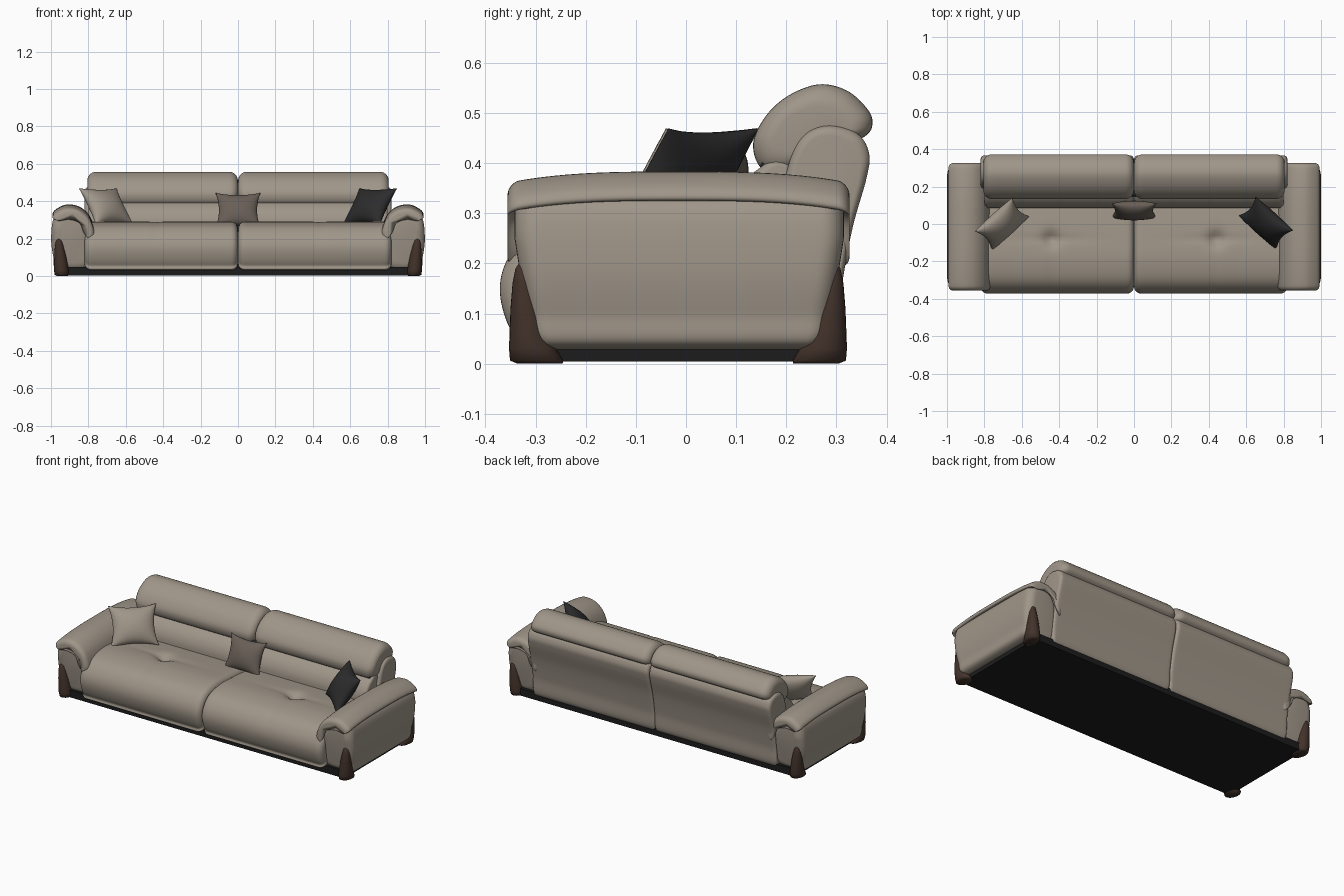
import bpy, bmesh
from math import sin, cos, pi, exp, radians
from mathutils import Vector, Matrix

cube = bpy.data.objects.get("Cube")
if cube:
    bpy.data.objects.remove(cube)


def material(name, rgb):
    m = bpy.data.materials.new(name)
    m.use_nodes = True
    m.diffuse_color = (*rgb, 1)
    m.node_tree.nodes["Principled BSDF"].inputs["Base Color"].default_value = (*rgb, 1)
    return m


TAUPE = material("taupe leather", (0.35, 0.305, 0.25))
BROWN = material("brown grey fabric", (0.14, 0.115, 0.095))
CHARCOAL = material("charcoal fabric", (0.025, 0.025, 0.026))
BLACK = material("black base", (0.012, 0.012, 0.012))
WOOD = material("dark wood", (0.055, 0.032, 0.023))


def finish(bm, name, mat, smooth=True):
    bmesh.ops.recalc_face_normals(bm, faces=bm.faces)
    for f in bm.faces:
        f.smooth = smooth
    me = bpy.data.meshes.new(name)
    bm.to_mesh(me)
    bm.free()
    me.materials.append(mat)
    ob = bpy.data.objects.new(name, me)
    bpy.context.collection.objects.link(ob)
    return ob


def loft(bm, rings):
    """Skin a list of closed rings and cap both ends."""
    loops = [[bm.verts.new(p) for p in ring] for ring in rings]
    n = len(loops[0])
    for a, b in zip(loops, loops[1:]):
        for i in range(n):
            j = (i + 1) % n
            bm.faces.new((a[i], a[j], b[j], b[i]))
    bm.faces.new(loops[0])
    bm.faces.new(loops[-1])


def smooth_loop(points, steps=8):
    """Closed Catmull-Rom curve through the points."""
    pts = [Vector(p) for p in points]
    n, out = len(pts), []
    for i in range(n):
        a, b, c, d = (pts[(i + k) % n] for k in (-1, 0, 1, 2))
        for s in range(steps):
            t = s / steps
            out.append(0.5 * (2 * b + (c - a) * t + (2 * a - 5 * b + 4 * c - d) * t ** 2
                              + (3 * b - a - 3 * c + d) * t ** 3))
    return out


def cushion(name, profile, start, end, radius, place, mat=TAUPE, shape=None):
    """Sweep a profile from start to end with rounded, padded ends."""
    loop = smooth_loop(profile)
    lo = Vector([min(p[k] for p in loop) for k in (0, 1)])
    hi = Vector([max(p[k] for p in loop) for k in (0, 1)])
    mid, half = (lo + hi) / 2, (hi - lo) / 2
    arc = [(radius * (1 - cos(a)), radius * (1 - sin(a))) for a in (pi / 2 * k / 7 for k in range(8))]
    span = end - start - 2 * radius
    stations = [(start + d, o) for d, o in arc]
    stations += [(start + radius + span * k / 36, 0) for k in range(1, 36)]
    stations += [(end - d, o) for d, o in reversed(arc)]
    rings = []
    for s, o in stations:
        ring = []
        for p in loop:
            q = [mid[k] + (p[k] - mid[k]) * (1 - o / half[k]) for k in (0, 1)]
            v = Vector(place(s, q[0], q[1]))
            ring.append(shape(v) if shape else v)
        rings.append(ring)
    bm = bmesh.new()
    loft(bm, rings)
    return finish(bm, name, mat)


def tufted(v):
    """Button dimple and soft creases on the seat."""
    x, y = abs(v.x) - 0.44, v.y + 0.08
    if v.z > 0.15:
        v.z -= 0.03 * exp(-(x * x + y * y) / 0.0016)
        v.z -= 0.007 * exp(-(y / 0.018) ** 2) * exp(-(x / 0.2) ** 2)
        if y < 0:
            v.z -= 0.003 * exp(-(x / 0.015) ** 2)
    return v


def arm_taper(v):
    v.y = -0.015 + (v.y + 0.015) * (0.88 + 0.12 * min(1, v.z / 0.25))
    return v


def pad_arch(v):
    v.z -= 0.022 * abs((v.y + 0.015) / 0.34) ** 3
    return v


SEAT = [(-0.29, 0.03), (-0.345, 0.06), (-0.371, 0.14), (-0.355, 0.21), (-0.30, 0.265),
        (-0.2, 0.289), (-0.08, 0.287), (0.1, 0.272), (0.18, 0.25), (0.18, 0.04)]
LUMBAR = [(0.10, 0.2), (0.085, 0.28), (0.10, 0.34), (0.14, 0.385), (0.2, 0.41), (0.25, 0.3), (0.24, 0.2)]
SHELL = [(0.2, 0.035), (0.295, 0.035), (0.31, 0.15), (0.332, 0.27), (0.36, 0.37), (0.365, 0.42),
         (0.34, 0.46), (0.28, 0.475), (0.23, 0.45), (0.2, 0.38), (0.18, 0.25)]
HEADREST = [(0.15, 0.39), (0.134, 0.44), (0.16, 0.495), (0.205, 0.535), (0.265, 0.557),
            (0.32, 0.545), (0.36, 0.51), (0.372, 0.48), (0.355, 0.452), (0.28, 0.42), (0.2, 0.38)]
ARM = [(0.965, 0.033), (0.987, 0.1), (0.999, 0.2), (0.985, 0.31), (0.93, 0.35),
       (0.85, 0.335), (0.80, 0.25), (0.785, 0.12), (0.80, 0.035)]
ARM_PAD = [(0.985, 0.325), (0.98, 0.352), (0.92, 0.382), (0.85, 0.372), (0.795, 0.325),
           (0.768, 0.25), (0.785, 0.21), (0.81, 0.24), (0.84, 0.31), (0.91, 0.335)]
# leg rings: height, x centre, x radius, y offset, y radius
LEG = [(0, 0.94, 0.028, 0.275, 0.045), (0.006, 0.942, 0.038, 0.282, 0.053), (0.03, 0.944, 0.04, 0.29, 0.047),
       (0.06, 0.947, 0.037, 0.297, 0.039), (0.11, 0.951, 0.031, 0.303, 0.031),
       (0.16, 0.956, 0.023, 0.308, 0.022), (0.19, 0.958, 0.015, 0.311, 0.013), (0.2, 0.958, 0.005, 0.312, 0.005)]

for side, s in (("left", 1), ("right", -1)):
    along_x = lambda d, a, b: (s * d, a, b)
    along_y = lambda d, a, b: (s * a, d, b)
    # seat and back cushions
    cushion(side + "_seat", SEAT, 0.001, 0.82, 0.035, along_x, shape=tufted)
    cushion(side + "_lumbar_cushion", LUMBAR, 0.001, 0.80, 0.02, along_x)
    cushion(side + "_back_shell", SHELL, 0.001, 0.82, 0.02, along_x)
    cushion(side + "_headrest", HEADREST, 0.001, 0.805, 0.045, along_x)
    # armrest and its draped pad
    cushion(side + "_arm", ARM, -0.342, 0.315, 0.045, along_y, shape=arm_taper)
    cushion(side + "_arm_pad", ARM_PAD, -0.356, 0.326, 0.025, along_y, shape=pad_arch)
    # corner legs
    for end, e in (("front", -1), ("back", 1)):
        bm = bmesh.new()
        loft(bm, [[(s * (x + rx * cos(2 * pi * k / 24)), -0.016 + e * (y + ry * sin(2 * pi * k / 24)), z)
                   for k in range(24)] for z, x, rx, y, ry in LEG])
        finish(bm, f"{side}_{end}_leg", WOOD)

# headrest hinge rod
bm = bmesh.new()
loft(bm, [[(x, 0.166 + 0.018 * cos(pi * k / 8), 0.39 + 0.018 * sin(pi * k / 8)) for k in range(16)]
          for x in (-0.785, 0.785)])
finish(bm, "headrest_rod", CHARCOAL, False)

# plinth under the sofa
bm = bmesh.new()
bmesh.ops.create_cube(bm, size=1, matrix=Matrix.Translation((0, -0.013, 0.026))
                      @ Matrix.Diagonal((1.88, 0.615, 0.044, 1)))
finish(bm, "base", BLACK, False)


def pillow(name, mat, centre, w, h, thick, yaw, tilt, n=20):
    """Square throw pillow with pinched sides and pointed corners."""
    bm = bmesh.new()
    pose = (Matrix.Translation(centre) @ Matrix.Rotation(radians(yaw), 4, "Z")
            @ Matrix.Rotation(radians(-tilt), 4, "X"))
    for face in (-1, 1):
        grid = []
        for i in range(n + 1):
            row = []
            for j in range(n + 1):
                u, v = sin(pi / 2 * (2 * i / n - 1)), sin(pi / 2 * (2 * j / n - 1))
                a, b = max(0, 1 - u * u), max(0, 1 - v * v)
                p = Vector((w * u * (1 - 0.15 * b), face * thick * (a * b) ** 0.5, h * v * (1 - 0.15 * a)))
                row.append(bm.verts.new(pose @ p))
            grid.append(row)
        for i in range(n):
            for j in range(n):
                bm.faces.new((grid[i][j], grid[i + 1][j], grid[i + 1][j + 1], grid[i][j + 1]))
    bmesh.ops.remove_doubles(bm, verts=bm.verts, dist=0.0002)
    finish(bm, name, mat)


# throw pillows
pillow("right_pillow", TAUPE, (-0.705, 0, 0.373), 0.135, 0.118, 0.055, 42, 35)
pillow("left_pillow", CHARCOAL, (0.705, 0.005, 0.373), 0.135, 0.118, 0.055, -42, 35)
pillow("middle_pillow", BROWN, (0, 0.072, 0.352), 0.12, 0.1, 0.045, 0, 22)
